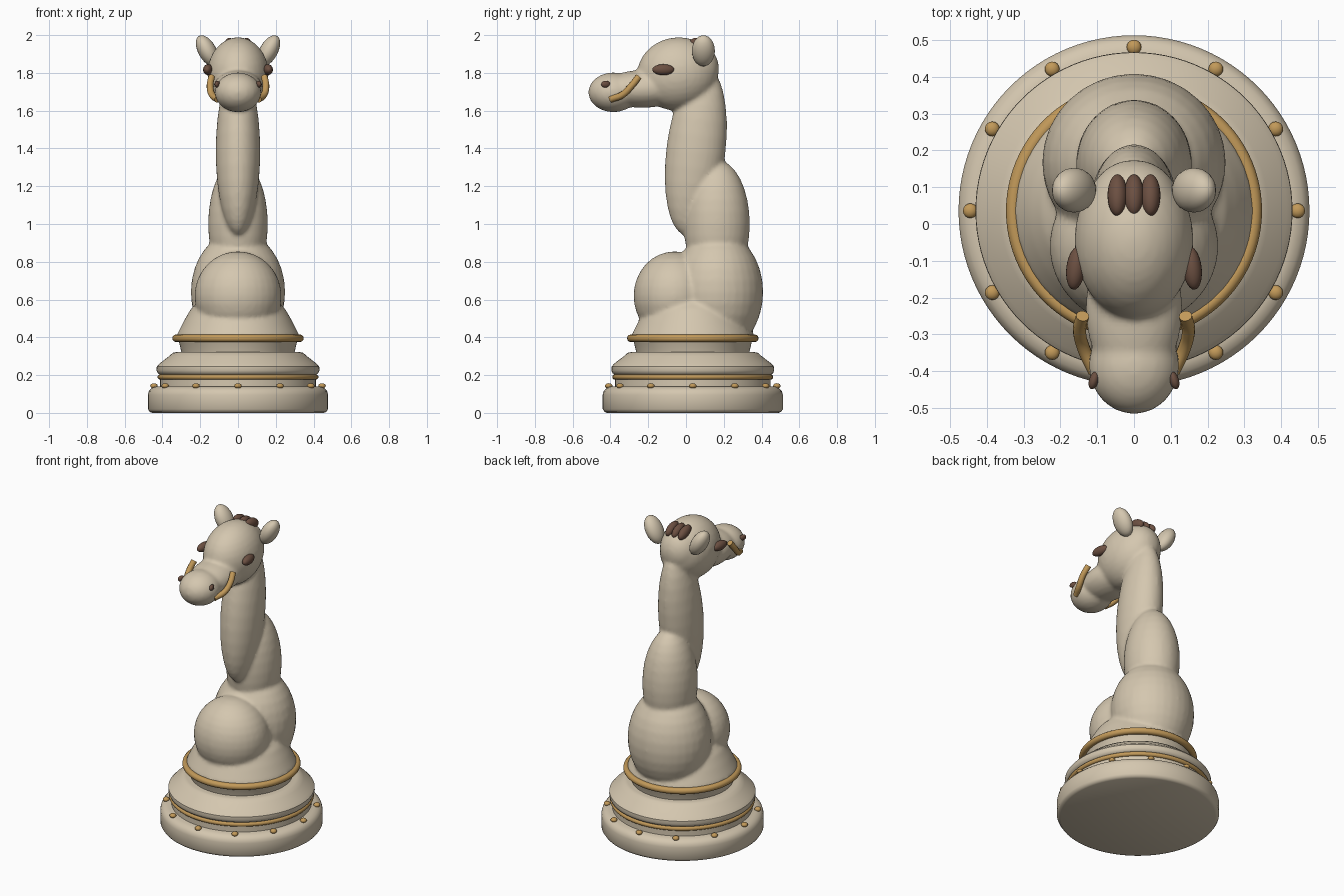
import bpy, bmesh, math
from mathutils import Matrix, Vector, Euler

if "Cube" in bpy.data.objects:
    bpy.data.objects.remove(bpy.data.objects["Cube"], do_unlink=True)

CY = 0.036  # pedestal axis


def material(name, rgb):
    m = bpy.data.materials.new(name)
    m.use_nodes = True
    m.diffuse_color = (*rgb, 1)
    m.node_tree.nodes["Principled BSDF"].inputs["Base Color"].default_value = (*rgb, 1)
    return m


cream = material("cream", (0.66, 0.57, 0.43))
gold = material("gold", (0.54, 0.32, 0.10))
brown = material("brown", (0.15, 0.08, 0.054))


def finish(name, bm, mat):
    mesh = bpy.data.meshes.new(name)
    bmesh.ops.recalc_face_normals(bm, faces=bm.faces)
    bm.to_mesh(mesh)
    bm.free()
    mesh.materials.append(mat)
    mesh.shade_smooth()
    ob = bpy.data.objects.new(name, mesh)
    bpy.context.collection.objects.link(ob)
    return ob


def blob(bm, loc, radii, rot=(0, 0, 0), seg=32):
    mat = Matrix.LocRotScale(Vector(loc), Euler(rot), Vector(radii))
    bmesh.ops.create_uvsphere(bm, u_segments=seg, v_segments=seg // 2, radius=1, matrix=mat)


def ellipsoid(name, mat, loc, radii, rot=(0, 0, 0), seg=24):
    bm = bmesh.new()
    blob(bm, loc, radii, rot, seg)
    return finish(name, bm, mat)


def lathe(bm, profile, seg=96):
    verts = [bm.verts.new((r, CY, z)) for r, z in profile]
    edges = [bm.edges.new(pair) for pair in zip(verts, verts[1:])]
    bmesh.ops.spin(bm, geom=verts + edges, cent=(0, CY, 0), axis=(0, 0, 1),
                   angle=math.tau, steps=seg, use_merge=True)
    bmesh.ops.remove_doubles(bm, verts=bm.verts, dist=0.0001)


def turned(name, mat, profile):
    bm = bmesh.new()
    lathe(bm, profile)
    ob = finish(name, bm, mat)
    bpy.ops.object.select_all(action="DESELECT")
    bpy.context.view_layer.objects.active = ob
    ob.select_set(True)
    bpy.ops.object.shade_smooth_by_angle(angle=math.radians(35))


def ring(name, radius, z, thick):
    n = 12
    bm = bmesh.new()
    lathe(bm, [(radius + thick * math.cos(a * math.tau / n), z + thick * math.sin(a * math.tau / n))
               for a in range(n + 1)])
    finish(name, bm, gold)


# Turned pedestal
turned("base_plinth", cream, [(0, 0), (0.455, 0), (0.468, 0.006), (0.477, 0.02), (0.477, 0.095),
                              (0.472, 0.115), (0.458, 0.13), (0.435, 0.14), (0, 0.14)])
turned("base_collar", cream, [(0, 0.13), (0.412, 0.13), (0.412, 0.205), (0, 0.205)])
turned("base_step", cream, [(0, 0.2), (0.41, 0.2), (0.425, 0.21), (0.431, 0.225), (0.43, 0.245),
                            (0.415, 0.262), (0.365, 0.3), (0.345, 0.318), (0.325, 0.322), (0, 0.322)])
turned("base_neck", cream, [(0, 0.31), (0.297, 0.31), (0.312, 0.375), (0.325, 0.4), (0, 0.4)])
ring("lower_ring", 0.412, 0.19, 0.014)
ring("upper_ring", 0.328, 0.395, 0.02)

# Studs round the plinth
for i in range(12):
    a = i * math.tau / 12
    ellipsoid(f"stud_{i + 1}", gold, (0.445 * math.sin(a), CY + 0.445 * math.cos(a), 0.143),
              (0.02, 0.02, 0.014), seg=16)

# Body, neck and head melted into one skin
bm = bmesh.new()
lathe(bm, [(0, 0.385), (0.32, 0.385), (0.325, 0.41), (0.285, 0.49), (0.25, 0.55), (0.2, 0.6), (0, 0.6)], 64)
blob(bm, (0, -0.06, 0.62), (0.23, 0.218, 0.235))                  # chest
blob(bm, (0, 0.167, 0.64), (0.25, 0.242, 0.32))                   # haunch
blob(bm, (0, 0.163, 1.0), (0.158, 0.175, 0.34))                   # shoulders
blob(bm, (0, 0.052, 1.385), (0.118, 0.157, 0.45), (-0.12, 0, 0))  # neck
blob(bm, (0, -0.045, 1.795), (0.162, 0.215, 0.193), (0.15, 0, 0))  # skull
blob(bm, (0, 0.05, 1.82), (0.125, 0.125, 0.14))                   # back of skull
blob(bm, (0, -0.23, 1.715), (0.132, 0.21, 0.1))                   # nose bridge
blob(bm, (0, -0.385, 1.697), (0.123, 0.132, 0.105))               # muzzle
body = finish("body", bm, cream)
skin = body.modifiers.new("skin", "REMESH")
skin.mode = "VOXEL"
skin.voxel_size = 0.012
skin.use_smooth_shade = True
soft = body.modifiers.new("soften", "SMOOTH")
soft.factor = 0.5
soft.iterations = 5

# Paired head details
for side, s in (("left", 1), ("right", -1)):
    ellipsoid(f"{side}_ear", cream, (s * 0.163, 0.092, 1.917), (0.048, 0.061, 0.09), (0, s * 0.5, 0))
    ellipsoid(f"{side}_eye", brown, (s * 0.158, -0.12, 1.817), (0.026, 0.059, 0.029), (0, 0, s * 0.12))
    ellipsoid(f"{side}_nostril", brown, (s * 0.109, -0.425, 1.74), (0.013, 0.025, 0.018), (0, 0, s * 0.3))

    curve = bpy.data.curves.new(f"{side}_bridle", "CURVE")
    curve.dimensions = "3D"
    curve.bevel_depth = 0.018
    curve.bevel_resolution = 3
    curve.use_fill_caps = True
    path = [(0.14, -0.25, 1.78), (0.148, -0.29, 1.73), (0.138, -0.335, 1.685), (0.108, -0.4, 1.66)]
    spline = curve.splines.new("BEZIER")
    spline.bezier_points.add(len(path) - 1)
    for p, (x, y, z) in zip(spline.bezier_points, path):
        p.co = (s * x, y, z)
        p.handle_left_type = p.handle_right_type = "AUTO"
    curve.materials.append(gold)
    bpy.context.collection.objects.link(bpy.data.objects.new(f"{side}_bridle", curve))

# Forelock tufts
for i in (-1, 0, 1):
    ellipsoid(f"forelock_{i + 2}", brown, (i * 0.045, 0.078, 1.948), (0.027, 0.06, 0.034), (-0.35, 0, 0))
